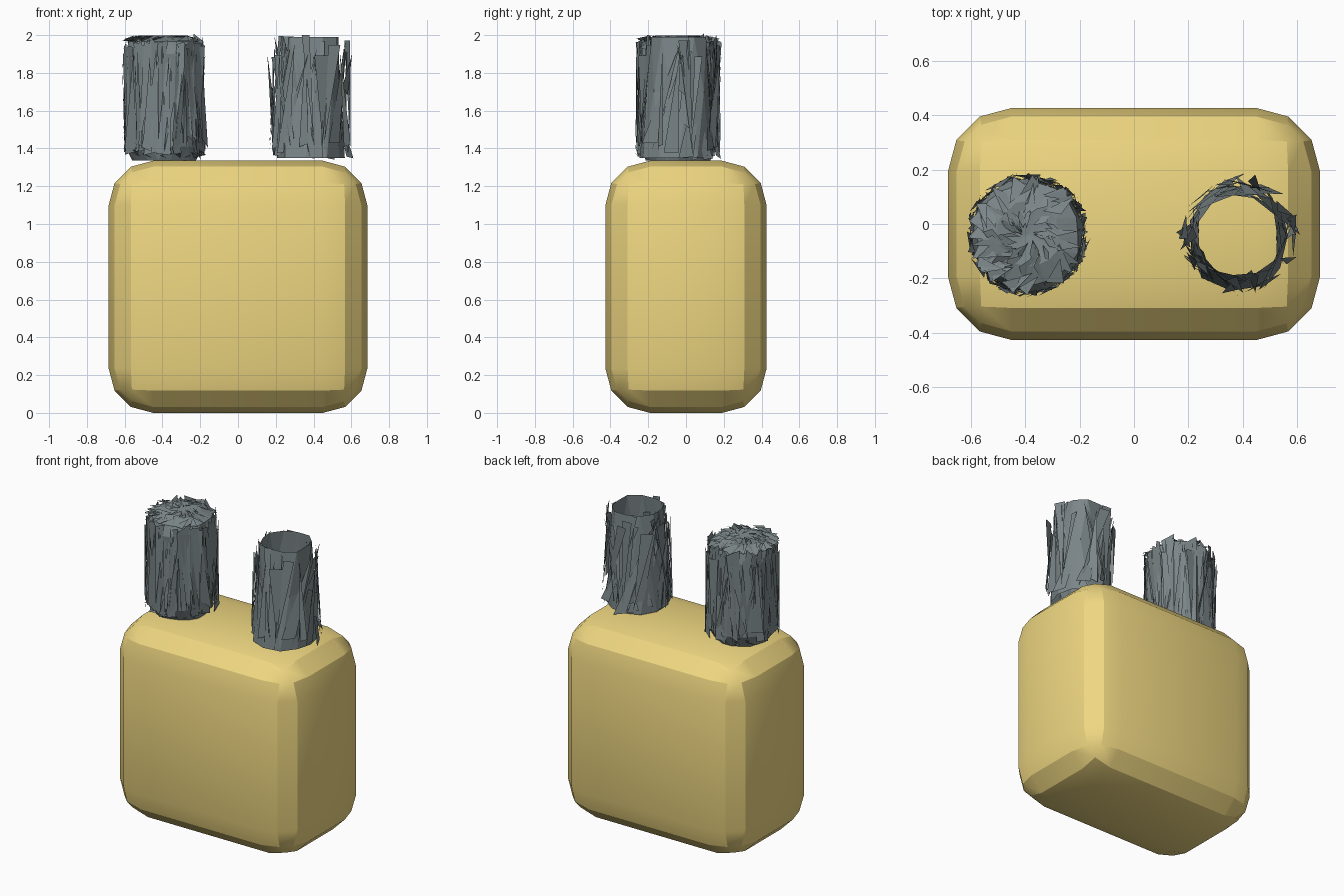
import bpy, bmesh, math, random
from mathutils import Vector

if "Cube" in bpy.data.objects:
    bpy.data.objects.remove(bpy.data.objects["Cube"])

random.seed(7)


def material(name, rgb):
    m = bpy.data.materials.new(name)
    m.diffuse_color = (*rgb, 1)
    m.use_nodes = True
    m.node_tree.nodes["Principled BSDF"].inputs["Base Color"].default_value = m.diffuse_color
    return m


def add_object(name, bm, mat):
    me = bpy.data.meshes.new(name)
    bm.to_mesh(me)
    bm.free()
    ob = bpy.data.objects.new(name, me)
    bpy.context.collection.objects.link(ob)
    me.materials.append(mat)
    return ob


def polar(c, r, a, z):
    return Vector((c[0] + r * math.cos(a), c[1] + r * math.sin(a), z))


def shard(bm, *pts):
    bm.faces.new([bm.verts.new(p) for p in pts])


def shell(bm, c, rings, n, jitter):
    # jittered, slightly twisted tube of faceted triangles
    rows = []
    for i, (r, z) in enumerate(rings):
        rows.append([bm.verts.new(polar(c, r + random.uniform(-jitter, jitter),
                                        math.tau * (k + 0.5 * i) / n, z)) for k in range(n)])
    for a, b in zip(rows, rows[1:]):
        for k in range(n):
            j = (k + 1) % n
            bm.faces.new((a[k], a[j], b[k]))
            bm.faces.new((a[j], b[j], b[k]))
    return rows


yellow = material("yellow", (0.86, 0.68, 0.22))
dark = material("charcoal", (0.2, 0.24, 0.25))

# rounded block
bm = bmesh.new()
bmesh.ops.create_cube(bm, size=1)
for v in bm.verts:
    v.co = Vector((v.co.x * 1.37, v.co.y * 0.854, (v.co.z + 0.5) * 1.335))
bmesh.ops.bevel(bm, geom=bm.edges[:], offset=0.236, segments=3, profile=0.5, affect='EDGES')
body = add_object("body", bm, yellow)
bpy.context.view_layer.objects.active = body
body.select_set(True)
bpy.ops.object.shade_smooth_by_angle(angle=math.radians(25))

# dense brush: closed ragged core covered in shards
c = (-0.39, -0.04)
bm = bmesh.new()
rows = shell(bm, c, [(0.17, 1.335), (0.205, 1.41), (0.19, 1.68), (0.205, 1.9),
                     (0.19, 1.965), (0.12, 1.99)], 18, 0.008)
for row, z in ((rows[0], 1.335), (rows[-1], 1.975)):
    mid = bm.verts.new((c[0], c[1], z))
    for k in range(18):
        bm.faces.new((row[k], row[(k + 1) % 18], mid))
for i in range(150):
    # long shards standing along the side
    a = math.tau * i / 18 + random.uniform(-0.05, 0.05)
    lo, hi = random.uniform(1.36, 1.45), random.uniform(1.86, 1.97)
    if i % 2:
        lo, hi = hi, lo
    s = random.choice((-1, 1))
    shard(bm, polar(c, random.uniform(0.2, 0.232), a, lo),
          polar(c, 0.205, a + s * random.uniform(0.15, 0.4), lo + random.uniform(-0.03, 0.06)),
          polar(c, random.uniform(0.2, 0.23), a + s * random.uniform(0, 0.6), hi))
for i in range(110):
    # small chips over the top and bottom rims
    a, r = random.uniform(0, math.tau), random.uniform(0.05, 0.2)
    top = i % 3
    z = 1.998 if top else 1.34
    d = -0.03 if top else 0.04
    shard(bm, polar(c, r, a, z + (d if r > 0.15 else 0)),
          polar(c, min(r + 0.08, 0.222), a + random.uniform(0.1, 0.3), z + d * random.uniform(0.5, 1.5)),
          polar(c, max(r - 0.04, 0.02), a + random.uniform(0.3, 0.6), z))
add_object("dense_brush", bm, dark)

# ragged brush: open, tapering tangle of long shards
c = (0.385, -0.04)
bm = bmesh.new()
shell(bm, c, [(0.195, 1.35), (0.165, 1.7), (0.155, 1.99)], 11, 0.015)
for i in range(52):
    a = random.gauss(math.pi, 1.0) if i % 3 == 0 else math.tau * i / 17
    lo, hi = random.uniform(1.345, 1.44), random.uniform(1.88, 2.0)
    s = random.choice((-1, 1))
    r_lo, r_hi = random.uniform(0.19, 0.23), random.uniform(0.15, 0.215)
    if i % 2:
        lo, hi, r_lo, r_hi = hi, lo, r_hi, r_lo
    shard(bm, polar(c, r_lo, a, lo),
          polar(c, r_lo - 0.02, a + s * random.uniform(0.15, 0.5), lo + random.uniform(-0.01, 0.03) * (lo < 1.7)),
          polar(c, r_hi, a + s * random.uniform(0.1, 1.3), hi))
# stray spikes at the outer sides
for a, z, h, r in ((3.1, 1.36, 1.9, 0.23), (0.1, 1.68, 1.9, 0.22), (0.25, 1.5, 1.97, 0.2), (1.3, 1.4, 1.9, 0.23)):
    shard(bm, polar(c, 0.2, a + 0.1, z), polar(c, 0.17, a - 0.25, z + 0.05), polar(c, r, a, h))
add_object("ragged_brush", bm, dark)
